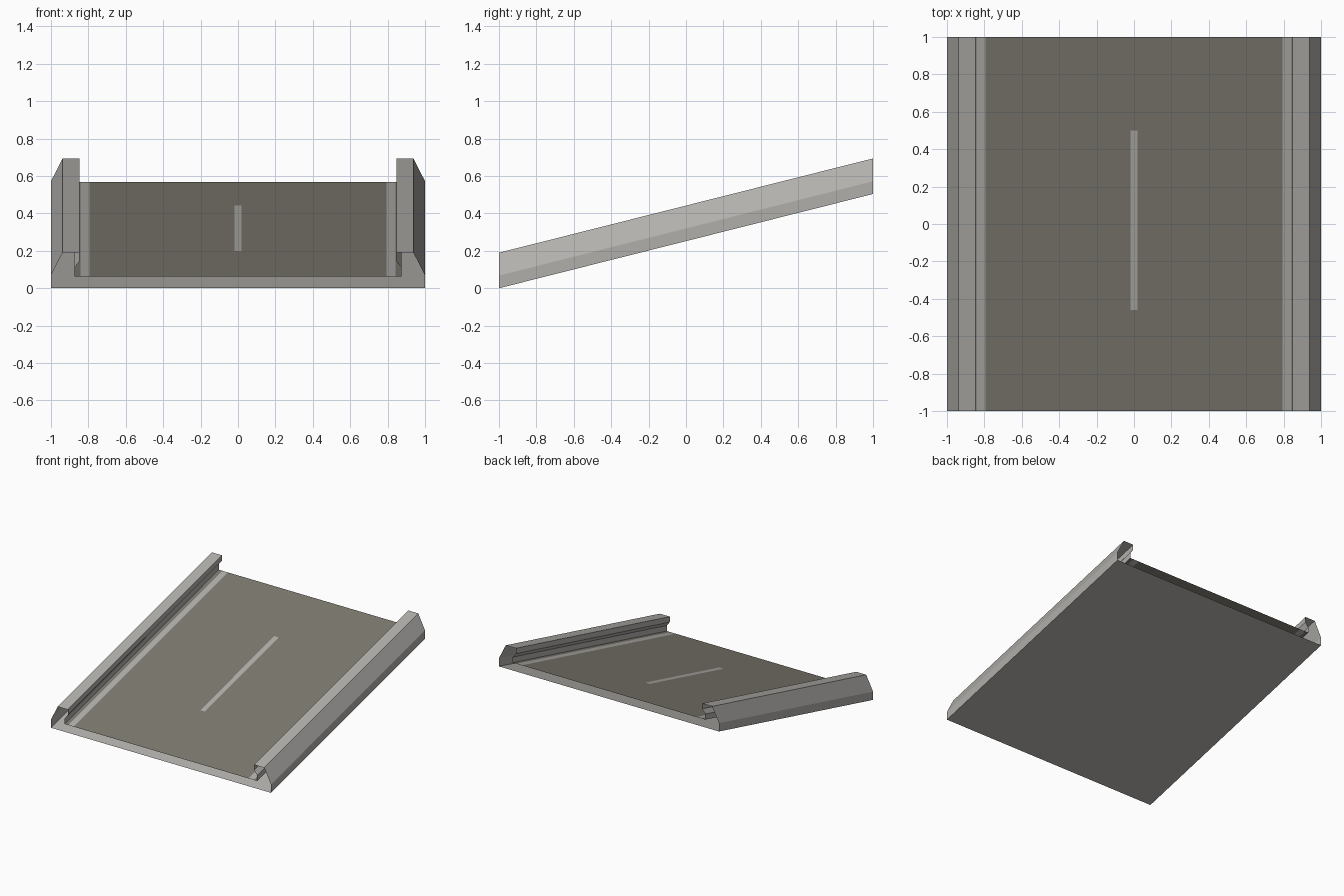
import bpy
import bmesh

if "Cube" in bpy.data.objects:
    bpy.data.objects.remove(bpy.data.objects["Cube"])


def material(name, rgb):
    m = bpy.data.materials.new(name)
    m.diffuse_color = (*rgb, 1.0)
    m.use_nodes = True
    m.node_tree.nodes["Principled BSDF"].inputs["Base Color"].default_value = m.diffuse_color
    return m


CONCRETE = material("light grey concrete", (0.44, 0.43, 0.41))
ASPHALT = material("dark warm grey asphalt", (0.205, 0.193, 0.162))


def ramp_strip(name, profile, ys=(-1.0, 1.0), rule=None):
    """Sweep an open x-z profile along y, rising by a quarter of the run."""
    bm = bmesh.new()
    rows = [[bm.verts.new((x, y, z + 0.252 * (y + 1))) for x, z in profile]
            for y in ys]
    for a, b in zip(rows, rows[1:]):
        for i in range(len(profile) - 1):
            f = bm.faces.new((a[i], a[i + 1], b[i + 1], b[i]))
            if rule:
                f.material_index = rule(f.calc_center_median())
    mesh = bpy.data.meshes.new(name)
    bm.to_mesh(mesh)
    bm.free()
    mesh.materials.append(CONCRETE)
    mesh.materials.append(ASPHALT)
    ob = bpy.data.objects.new(name, mesh)
    bpy.context.collection.objects.link(ob)
    return ob


# Underside of the ramp (the ends of the piece are open)
ramp_base = ramp_strip("ramp_base", [(1, 0), (-1, 0)])

# Side barriers: sloped outer wall, flat top, overhanging inner lip
barrier = [(-1.0, 0.0), (-1.0, 0.068), (-0.938, 0.19), (-0.847, 0.19),
           (-0.847, 0.145), (-0.875, 0.11), (-0.875, 0.064)]
left_barrier = ramp_strip("left_barrier", barrier)
right_barrier = ramp_strip("right_barrier", [(-x, z) for x, z in reversed(barrier)])


# Road surface with light edge lines and one centre dash
def road_colour(c):
    edge_line = 0.793 < abs(c.x) < 0.842
    dash = abs(c.x) < 0.02 and -0.46 < c.y < 0.5
    return 0 if edge_line or dash else 1


half = [0.02, 0.793, 0.842, 0.875]
xs = [-x for x in reversed(half)] + half
road = ramp_strip("road_surface", [(x, 0.064) for x in xs],
                  (-1.0, -0.46, 0.5, 1.0), road_colour)
